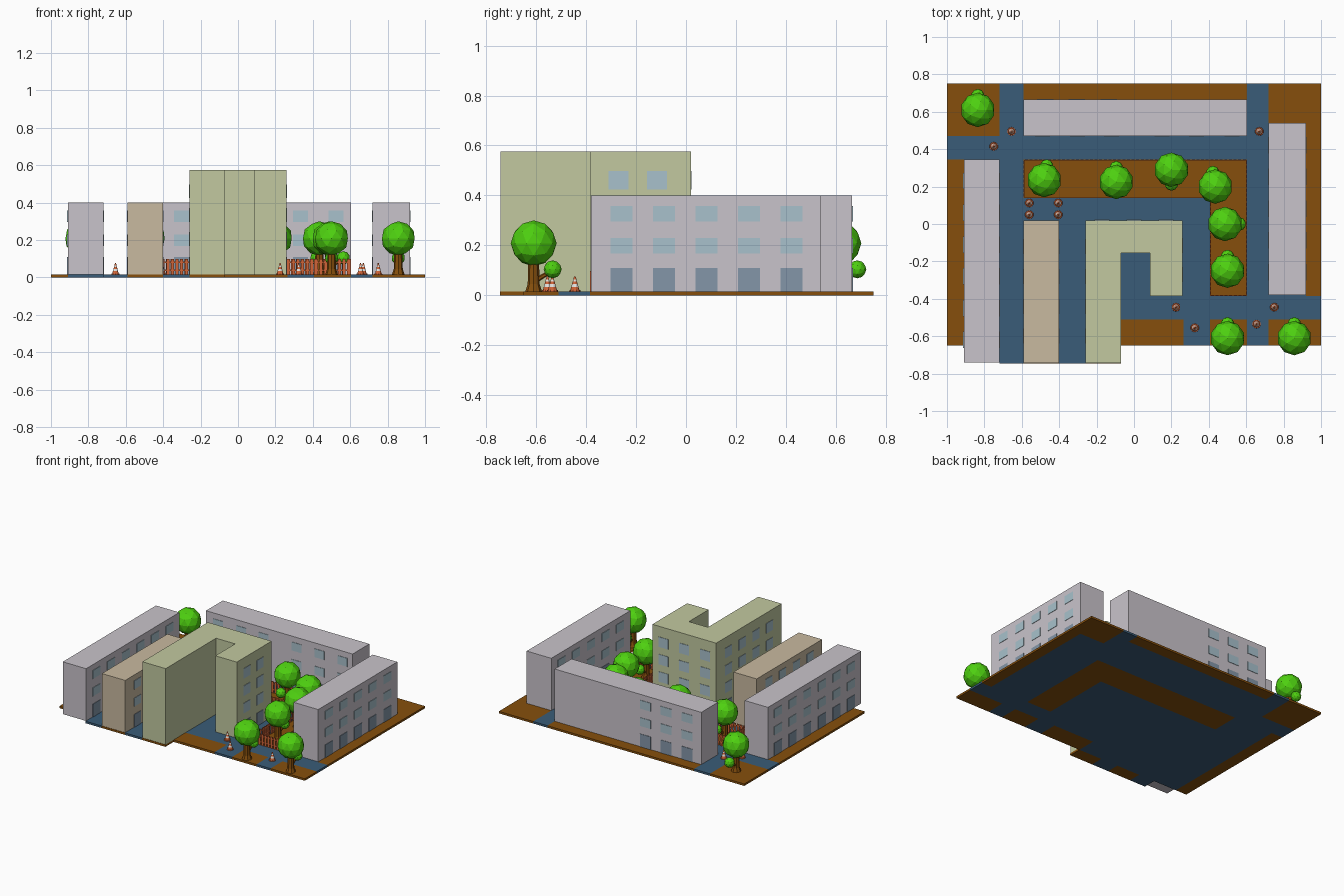
import bpy, bmesh, math
from mathutils import Matrix, Vector

if "Cube" in bpy.data.objects:
    bpy.data.objects.remove(bpy.data.objects["Cube"])

def mat(name, r, g, b):
    lin = lambda c: (c / 255 / 12.92) if c < 11 else ((c / 255 + 0.055) / 1.055) ** 2.4
    m = bpy.data.materials.new(name)
    m.diffuse_color = (lin(r), lin(g), lin(b), 1)
    m.use_nodes = True
    m.node_tree.nodes["Principled BSDF"].inputs["Base Color"].default_value = m.diffuse_color
    return m

PAVE = mat("pavement blue", 58, 92, 120)
EARTH = mat("earth brown", 134, 79, 12)
GREY = mat("lavender grey wall", 201, 196, 203)
TAN = mat("tan wall", 201, 186, 160)
OLIVE = mat("pale green wall", 194, 201, 160)
GLASS = mat("window glass", 168, 193, 204)
DOOR = mat("door slate", 132, 150, 168)
LEAF = mat("leaf green", 78, 208, 16)
ORANGE = mat("orange", 208, 100, 55)
WHITE = mat("white", 235, 232, 228)
G = 0.015  # ground top

def finish(name, bm, *mats):
    me = bpy.data.meshes.new(name)
    bm.to_mesh(me)
    bm.free()
    for m in mats:
        me.materials.append(m)
    ob = bpy.data.objects.new(name, me)
    bpy.context.collection.objects.link(ob)
    return ob

def add_box(bm, x0, x1, y0, y1, z0, z1, mi=0):
    M = (Matrix.Translation(((x0 + x1) / 2, (y0 + y1) / 2, (z0 + z1) / 2))
         @ Matrix.Diagonal((x1 - x0, y1 - y0, z1 - z0, 1)))
    for v in bmesh.ops.create_cube(bm, size=1, matrix=M)["verts"]:
        for f in v.link_faces:
            f.material_index = mi

def add_frustum(bm, a, b, r0, r1, n=8, mi=0):
    a, b = Vector(a), Vector(b)
    M = Matrix.Translation((a + b) / 2) @ (b - a).to_track_quat('Z', 'Y').to_matrix().to_4x4()
    res = bmesh.ops.create_cone(bm, cap_ends=True, segments=n, radius1=r0, radius2=r1,
                                depth=(b - a).length, matrix=M)
    for v in res["verts"]:
        for f in v.link_faces:
            f.material_index = mi

def slabs(name, rects, m):
    bm = bmesh.new()
    for r in rects:
        add_box(bm, *r, 0, G)
    finish(name, bm, m)

# Ground: roads and building plots
slabs("pavement", [(-.72, -.59, .47, .75), (.605, .72, .47, .75), (-.59, .605, .47, .665),
                   (-1, .72, .345, .47), (.72, .92, -.385, .54), (.605, .72, -.385, .345),
                   (-.07, 1, -.51, -.385), (.265, .405, -.65, -.51), (.605, .72, -.65, -.51),
                   (-.91, -.59, -.65, .345), (-.59, .405, -.385, .14), (-.59, -.07, -.65, -.385),
                   (-.72, -.59, -.745, -.65), (-.40, -.26, -.745, -.65)], PAVE)
# Ground: planted earth
slabs("earth_beds", [(-1, -.72, .47, .75), (-1, -.91, -.65, .345), (-.59, .605, .665, .75),
                     (.72, 1, .54, .75), (.92, 1, -.385, .54), (-.59, .605, .14, .345),
                     (.405, .605, -.385, .14), (-.07, .265, -.65, -.51), (.405, .605, -.65, -.51),
                     (.72, 1, -.65, -.51), (-.59, -.40, -.745, -.65), (-.26, -.07, -.745, -.65)], EARTH)

# Buildings: footprint extruded upwards
def building(name, pts, h, m):
    bm = bmesh.new()
    f = bm.faces.new([bm.verts.new((x, y, G)) for x, y in pts])
    top = bmesh.ops.extrude_face_region(bm, geom=[f])["geom"]
    bmesh.ops.translate(bm, vec=(0, 0, h - G), verts=[v for v in top if isinstance(v, bmesh.types.BMVert)])
    bmesh.ops.recalc_face_normals(bm, faces=bm.faces)
    finish(name, bm, m)

def rect(x0, x1, y0, y1):
    return [(x0, y0), (x1, y0), (x1, y1), (x0, y1)]

building("left_block", rect(-.91, -.72, -.74, .345), .40, GREY)
building("back_block", rect(-.59, .605, .47, .665), .40, GREY)
building("right_block", rect(.72, .92, -.38, .54), .40, GREY)
building("tan_block", rect(-.59, -.40, -.742, .02), .40, TAN)
building("green_block", [(-.26, -.742), (-.07, -.742), (-.07, -.155), (.085, -.155),
                         (.085, -.385), (.26, -.385), (.26, .02), (-.26, .02)], .575, OLIVE)

# Windows and doors: thin plates on a wall plane
def openings(name, axis, pos, cols, floors, w=.088):
    bm = bmesh.new()
    t = .003
    for c in cols:
        for k in range(floors):
            z0, z1 = (G, .11) if k == 0 else (.168 + .128 * (k - 1), .23 + .128 * (k - 1))
            if floors == 4 and k:
                z1 += .012
            s = (c - w / 2, c + w / 2)
            p = (pos - t, pos + t)
            add_box(bm, *(p + s if axis == 'x' else s + p), z0, z1, 1 if k == 0 else 0)
    finish(name, bm, GLASS, DOOR)

right_cols = [-.258 + .17 * i for i in range(5)]
left_cols = [-.62 + .17 * i for i in range(6)]
tan_cols = [-.60 + .16 * i for i in range(4)]
openings("right_block_outer_windows", 'x', .92, right_cols, 3)
openings("right_block_inner_windows", 'x', .72, right_cols, 3)
openings("left_block_outer_windows", 'x', -.91, left_cols, 3)
openings("left_block_inner_windows", 'x', -.72, left_cols, 3)
openings("back_block_front_windows", 'y', .47, [-.49, -.303, -.12, .15, .335, .523], 3, .08)
openings("back_block_rear_windows", 'y', .665, [-.475, -.305, -.135], 3)
openings("tan_block_left_windows", 'x', -.59, tan_cols, 3, .08)
openings("tan_block_right_windows", 'x', -.40, tan_cols, 3, .08)
openings("green_block_right_windows", 'x', .26, [-.27, -.116], 4, .08)
openings("green_block_rear_windows", 'y', .02, [-.17, 0, .17], 4, .08)
openings("green_block_left_windows", 'x', -.26, tan_cols, 4, .08)

# Slatted fence around the L-shaped garden
bm = bmesh.new()
path = [(-.587, .143), (.408, .143), (.408, -.382), (.602, -.382), (.602, .342), (-.587, .342)]
for (ax, ay), (bx, by) in zip(path, path[1:] + path[:1]):
    L = math.hypot(bx - ax, by - ay)
    n = round(L / .025)
    dx, dy = abs(bx - ax) / L, abs(by - ay) / L
    for i in range(n):
        t = (i + .5) / n
        x, y = ax + (bx - ax) * t, ay + (by - ay) * t
        hx, hy = .008 * dx + .0025 * dy, .008 * dy + .0025 * dx
        add_box(bm, x - hx, x + hx, y - hy, y + hy, G, .098)
    for z in (.035, .078):
        e = .0015
        add_box(bm, min(ax, bx) - e, max(ax, bx) + e, min(ay, by) - e, max(ay, by) + e, z, z + .008)
finish("garden_fence", bm, ORANGE)

# Trees: trunk, side branch, large and small low-poly crowns; angle turns the branch
trees = [(-.835, .61, 90), (-.48, .235, 80), (-.095, .225, 90), (.2, .29, 270), (.435, .2, 100),
         (.487, 0, 0), (.5, -.25, 90), (.5, -.61, 90), (.857, -.61, 90)]
for i, (x, y, ang) in enumerate(trees):
    d = Vector((math.cos(math.radians(ang)), math.sin(math.radians(ang)), 0))
    o = Vector((x, y, 0))
    up = lambda z: o + Vector((0, 0, z))
    bm = bmesh.new()
    add_frustum(bm, up(G), up(.045), .034, .024)
    add_frustum(bm, up(.045), up(.15), .024, .021)
    add_frustum(bm, up(.055), up(.09) + d * .06, .011, .008, 6)
    finish(f"tree_trunk_{i}", bm, EARTH)
    bm = bmesh.new()
    for c, r in ((up(.208), .092), (up(.104) + d * .076, .036)):
        bmesh.ops.create_icosphere(bm, subdivisions=2, radius=r, matrix=Matrix.Translation(c))
    finish(f"tree_crown_{i}", bm, LEAF)

# Traffic cones with white bands
cones = [(-.75, .415), (-.655, .495), (.67, .495), (.225, -.445), (.325, -.555), (.655, -.535),
         (.75, -.445)] + [(x, y) for x in (-.56, -.405) for y in (.05, .112)]
levels = [.021, .034, .046, .056, .064, .076]
for i, (x, y) in enumerate(cones):
    bm = bmesh.new()
    add_frustum(bm, (x, y, G), (x, y, .021), .023, .022, 10)
    rad = lambda z: .018 - .015 * (z - .021) / .055
    for k, (a, b) in enumerate(zip(levels, levels[1:])):
        add_frustum(bm, (x, y, a), (x, y, b), rad(a), rad(b), 10, k % 2)
    finish(f"traffic_cone_{i}", bm, ORANGE, WHITE)
